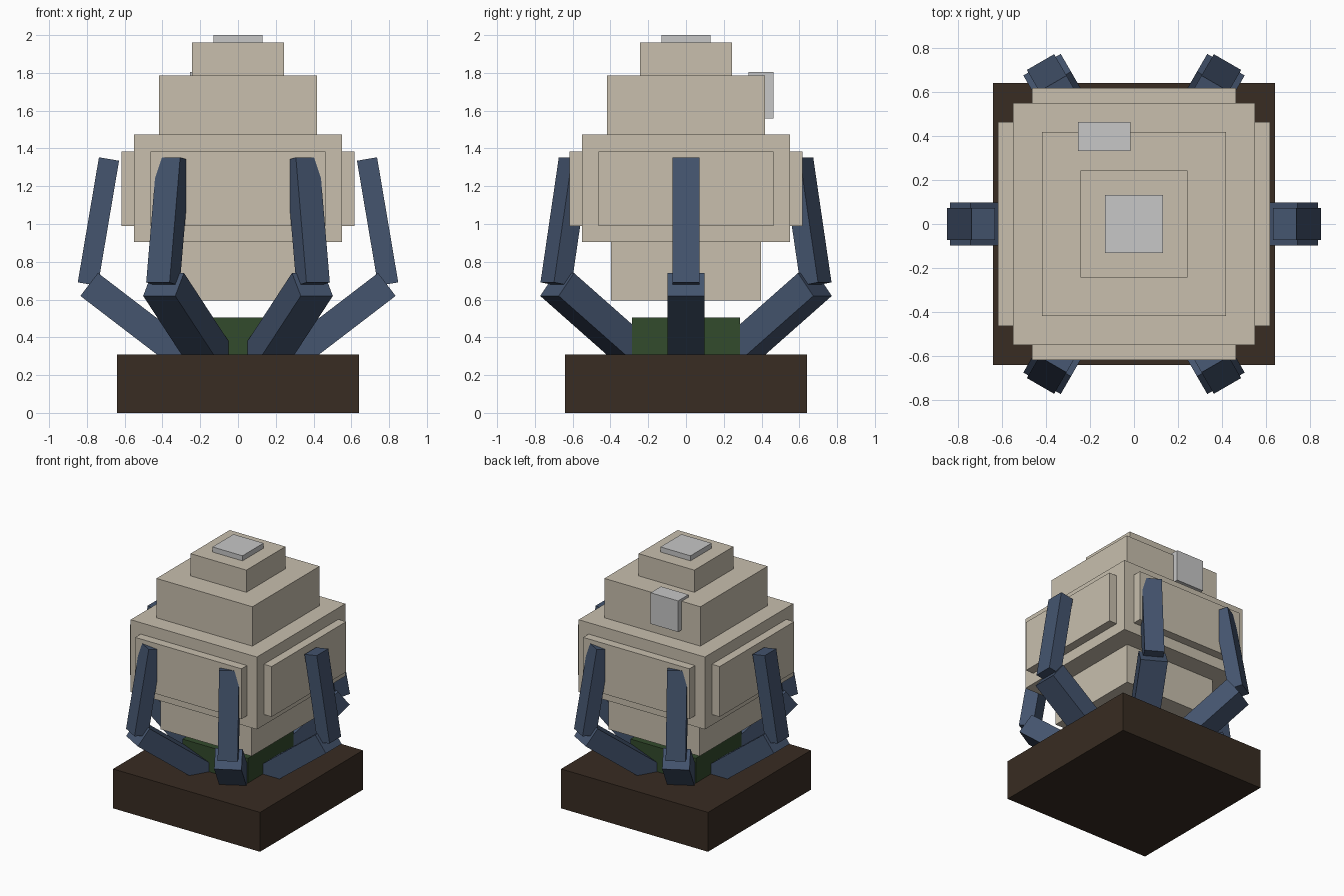
import bpy
import bmesh
import math
from mathutils import Matrix, Vector

cube = bpy.data.objects.get("Cube")
if cube:
    bpy.data.objects.remove(cube, do_unlink=True)


def material(name, rgb):
    mat = bpy.data.materials.new(name)
    mat.use_nodes = True
    mat.diffuse_color = (*rgb, 1)
    mat.node_tree.nodes["Principled BSDF"].inputs["Base Color"].default_value = (*rgb, 1)
    return mat


BEIGE = material("pale beige", (0.578, 0.521, 0.423))
GREY = material("light grey", (0.571, 0.571, 0.571))
BLUE = material("slate blue", (0.058, 0.089, 0.156))
BROWN = material("dark brown", (0.04, 0.025, 0.016))
GREEN = material("dark green", (0.032, 0.069, 0.025))


def box(name, size, matrix, mat):
    """Box of the given size, placed by a matrix."""
    mesh = bpy.data.meshes.new(name)
    bm = bmesh.new()
    bmesh.ops.create_cube(bm, size=1, matrix=matrix @ Matrix.Diagonal((*size, 1)))
    bm.to_mesh(mesh)
    bm.free()
    mesh.materials.append(mat)
    obj = bpy.data.objects.new(name, mesh)
    bpy.context.collection.objects.link(obj)
    return obj


def tier(name, half, bottom, top, mat):
    """Square centred block between two heights."""
    place = Matrix.Translation((0, 0, (bottom + top) / 2))
    return box(name, (2 * half, 2 * half, top - bottom), place, mat)


def arm(name, start, end, width, thick, spin):
    """Box running between two (radius, height) points, turned about z."""
    a, b = Vector((start[0], 0, start[1])), Vector((end[0], 0, end[1]))
    tilt = Matrix.Rotation(math.atan2(b.x - a.x, b.z - a.z), 4, 'Y')
    place = spin @ Matrix.Translation((a + b) / 2) @ tilt
    return box(name, (thick, width, (b - a).length), place, BLUE)


# Base and stem block
tier("base", 0.64, 0, 0.31, BROWN)
tier("stem_block", 0.285, 0.3, 0.505, GREEN)

# Stepped body
tier("body_lower", 0.397, 0.595, 0.905, BEIGE)
tier("body_main", 0.55, 0.905, 1.475, BEIGE)
tier("body_upper", 0.418, 1.475, 1.785, BEIGE)
tier("body_top", 0.243, 1.785, 1.96, BEIGE)
tier("cap", 0.131, 1.96, 2.0, GREY)

# Raised panels on the four sides
for i, side in enumerate(("left", "back", "right", "front")):
    turn = Matrix.Rotation(i * math.pi / 2, 4, 'Z')
    box("panel_" + side, (0.12, 0.926, 0.396),
        turn @ Matrix.Translation((0.558, 0, 1.187)), BEIGE)

# Small box on the back of the upper body
box("back_box", (0.24, 0.13, 0.245), Matrix.Translation((-0.135, 0.397, 1.682)), GREY)

# Six two-part arms around the body
for i in range(6):
    spin = Matrix.Rotation(i * math.pi / 3, 4, 'Z')
    arm(f"lower_arm_{i + 1}", (0.23, 0.253), (0.788, 0.68), 0.196, 0.153, spin)
    arm(f"upper_arm_{i + 1}", (0.795, 0.682), (0.683, 1.344), 0.143, 0.108, spin)
